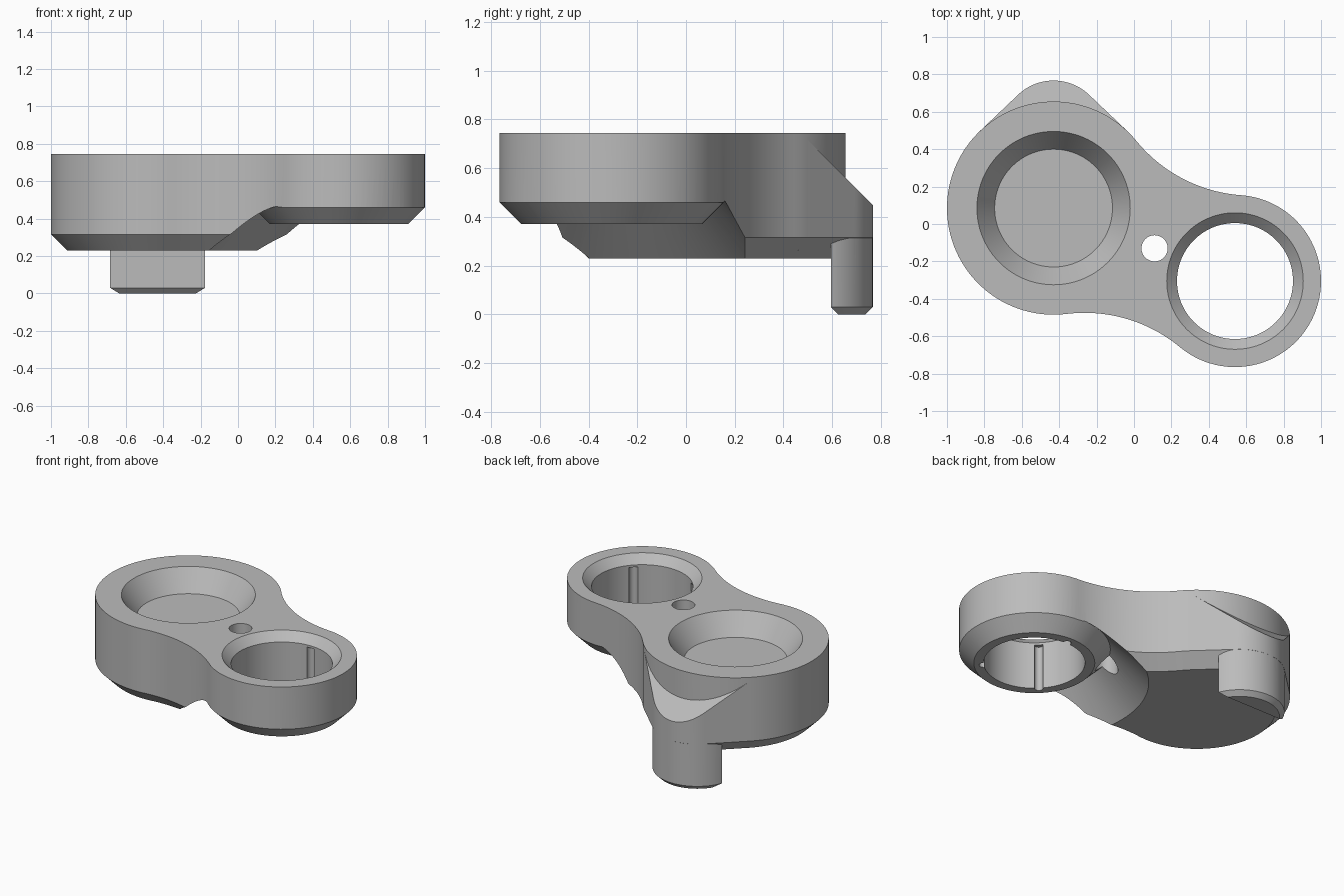
import bpy, bmesh
from math import atan2, acos, cos, sin, pi, radians, sqrt
from mathutils import Vector

if "Cube" in bpy.data.objects:
    bpy.data.objects.remove(bpy.data.objects["Cube"])

BIG, BIG_R = Vector((-0.43, 0.085)), 0.57
SMALL, SMALL_R = Vector((0.54, -0.305)), 0.46
FOOT, FOOT_R = Vector((-0.43, 0.492)), 0.275
NECK_R = 0.8
TOP, BOTTOM, CHAMFER = 0.745, 0.23, 0.085

grey = bpy.data.materials.new("plain grey")
grey.use_nodes = True
grey.diffuse_color = (0.5, 0.5, 0.5, 1)
grey.node_tree.nodes["Principled BSDF"].inputs["Base Color"].default_value = (0.5, 0.5, 0.5, 1)


def arc(c, r, a0, a1, n):
    return [(c[0] + r * cos(a0 + (a1 - a0) * i / n), c[1] + r * sin(a0 + (a1 - a0) * i / n))
            for i in range(n + 1)]


def loft(name, layers):
    """Solid through matching rings, given as (z, points)."""
    bm = bmesh.new()
    rings = [[bm.verts.new((x, y, z)) for x, y in pts] for z, pts in layers]
    n = len(rings[0])
    for lo, hi in zip(rings, rings[1:]):
        for i in range(n):
            j = (i + 1) % n
            bm.faces.new((lo[i], lo[j], hi[j], hi[i]))
    bm.faces.new(rings[0][::-1])
    bm.faces.new(rings[-1])
    bmesh.ops.recalc_face_normals(bm, faces=bm.faces)
    mesh = bpy.data.meshes.new(name)
    bm.to_mesh(mesh)
    bm.free()
    obj = bpy.data.objects.new(name, mesh)
    mesh.materials.append(grey)
    bpy.context.collection.objects.link(obj)
    return obj


def turned(name, centre, profile, n=96):
    """Round solid from (radius, z) steps."""
    return loft(name, [(z, arc(centre, r, 0, 2 * pi, n)[:-1]) for r, z in profile])


def combine(target, tool, operation):
    mod = target.modifiers.new("combine", "BOOLEAN")
    mod.operation, mod.object, mod.solver = operation, tool, "EXACT"
    bpy.context.view_layer.update()
    result = bpy.data.meshes.new_from_object(
        target.evaluated_get(bpy.context.evaluated_depsgraph_get()))
    target.modifiers.clear()
    target.data = result
    bpy.data.objects.remove(tool)


def body_outline(inset):
    """Two hub circles joined by concave neck arcs on both sides."""
    axis = SMALL - BIG
    d, tilt = axis.length, atan2(axis.y, axis.x)
    p, q = BIG_R + NECK_R, SMALL_R + NECK_R
    a = acos((d * d + p * p - q * q) / (2 * d * p))
    b = acos((d * d + q * q - p * p) / (2 * d * q))
    up = BIG + p * Vector((cos(tilt + a), sin(tilt + a)))
    down = BIG + p * Vector((cos(tilt - a), sin(tilt - a)))
    r = NECK_R + inset
    pts = arc(BIG, BIG_R - inset, tilt + a, tilt + 2 * pi - a, 72)
    pts += arc(down, r, tilt - a + pi, tilt + b, 24)[1:-1]
    pts += arc(SMALL, SMALL_R - inset, tilt - pi + b, tilt + pi - b, 56)
    pts += arc(up, r, tilt - b, tilt + a - pi, 24)[1:-1]
    return pts


def bump_outline(inset):
    """Rear lobe, tangent to the big hub."""
    t = acos((BIG_R - FOOT_R) / (FOOT.y - BIG.y))
    lobe = arc(FOOT, FOOT_R - inset, pi / 2 - t, pi / 2 + t, 32)
    side = [arc(BIG, BIG_R - inset, pi / 2 + s * t, 0, 1)[0] for s in (1, -1)]
    return lobe + [side[0], tuple(BIG), side[1]]


def foot_outline(inset):
    """Circle segment behind a straight front edge."""
    edge = 0.595 + inset
    r = FOOT_R - 0.0005 - inset
    half = acos((edge - FOOT.y) / r)
    return arc(FOOT, r, pi / 2 - half, pi / 2 + half, 40)


# Main arm with chamfered underside
arm = loft("arm", [(BOTTOM, body_outline(CHAMFER)), (BOTTOM + CHAMFER, body_outline(0)),
                   (TOP, body_outline(0))])

# Rear bump, sloped off at the top
bump = loft("rear_bump", [(BOTTOM, bump_outline(CHAMFER)), (BOTTOM + CHAMFER, bump_outline(0)),
                          (TOP - 0.005, bump_outline(0))])
bm = bmesh.new()
bm.from_mesh(bump.data)
cut = bmesh.ops.bisect_plane(bm, geom=bm.verts[:] + bm.edges[:] + bm.faces[:],
                             plane_co=(0, 0.5, 0.715), plane_no=(0, 1, 1), clear_outer=True)
bmesh.ops.holes_fill(bm, edges=[e for e in bm.edges if e.is_boundary])
bmesh.ops.recalc_face_normals(bm, faces=bm.faces)
bm.to_mesh(bump.data)
bm.free()
combine(arm, bump, "UNION")

# Foot below the bump
foot = loft("foot", [(0, foot_outline(0.03)), (0.03, foot_outline(0)), (0.4, foot_outline(0))])
combine(arm, foot, "UNION")

# Relief under the small hub, leaving a chamfered boss
relief = turned("relief_cutter", SMALL, [(0.83, 0.1), (0.465, 0.465), (0.37, 0.37)])
combine(arm, relief, "DIFFERENCE")

# Dished recess in the big hub
recess = turned("recess_cutter", BIG, [(0.315, TOP - 0.14), (0.41, TOP), (0.41, TOP + 0.1)])
combine(arm, recess, "DIFFERENCE")

# Bore with countersink, and a small through hole
bore = turned("bore_cutter", SMALL, [(0.31, 0.1), (0.31, TOP - 0.055), (0.365, TOP),
                                     (0.365, TOP + 0.1)])
combine(arm, bore, "DIFFERENCE")
combine(arm, turned("hole_cutter", (0.11, -0.13), [(0.07, 0.1), (0.07, TOP + 0.1)], 40), "DIFFERENCE")

# Blind grooves in the bore wall
for angle in (90, -45, -135):
    a = radians(angle)
    spot = SMALL + 0.312 * Vector((cos(a), sin(a)))
    combine(arm, turned("groove_cutter", spot, [(0.027, 0.2), (0.027, 0.675)], 20), "DIFFERENCE")

bpy.ops.object.select_all(action="DESELECT")
arm.select_set(True)
bpy.context.view_layer.objects.active = arm
bpy.ops.object.shade_smooth_by_angle(angle=radians(25))
